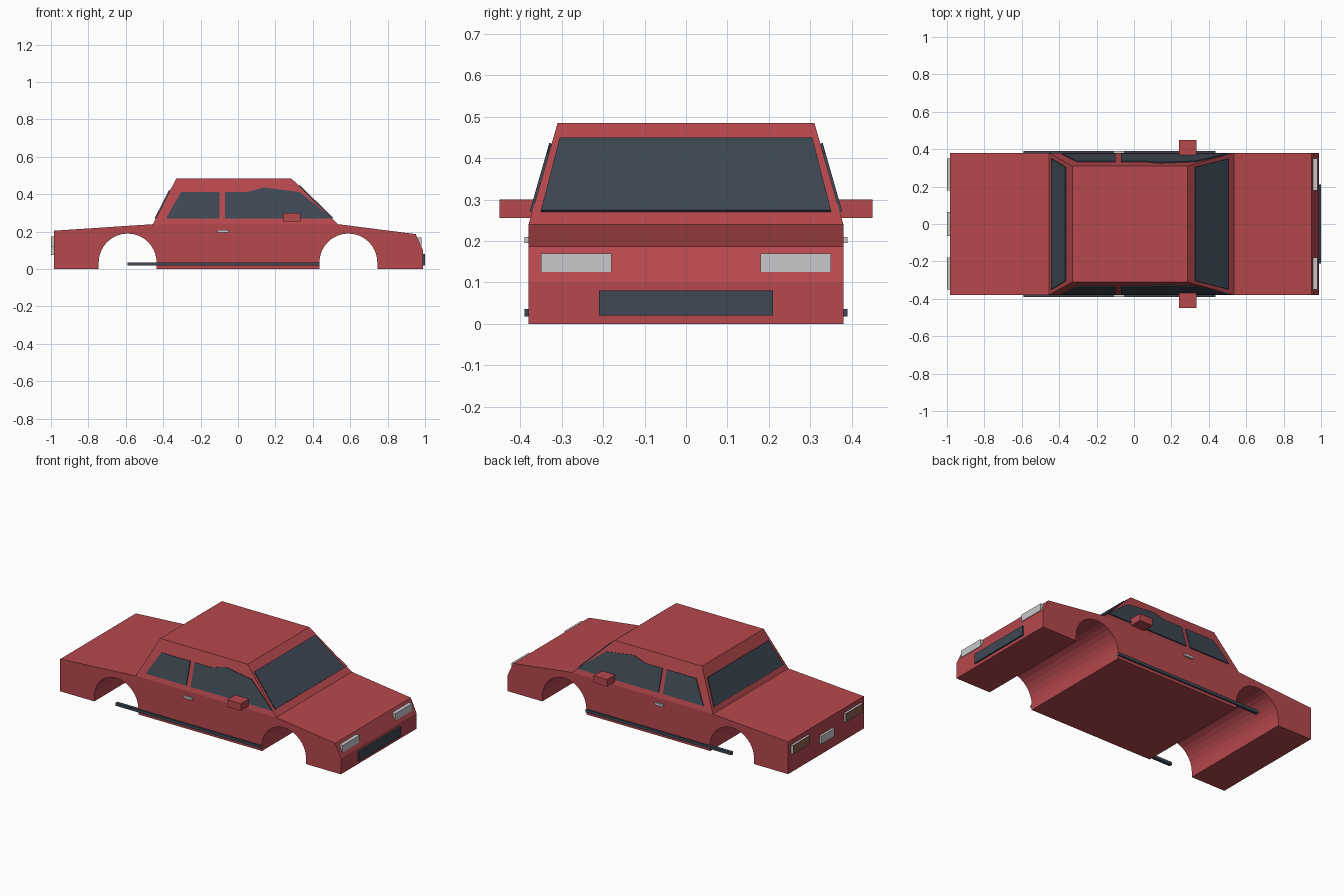
import bpy, bmesh, math
from mathutils import Vector

cube = bpy.data.objects.get("Cube")
if cube:
    bpy.data.objects.remove(cube, do_unlink=True)


def material(name, rgb):
    m = bpy.data.materials.new(name)
    m.use_nodes = True
    m.diffuse_color = (*rgb, 1)
    m.node_tree.nodes["Principled BSDF"].inputs["Base Color"].default_value = (*rgb, 1)
    return m


RED = material("red paint", (0.47, 0.065, 0.075))
GLASS = material("dark glass", (0.048, 0.065, 0.088))
GREY = material("pale grey", (0.58, 0.58, 0.6))
BROWN = material("tail lamp brown", (0.26, 0.12, 0.08))


def prism(name, start, end, mat):
    """Solid between two matching outlines."""
    bm = bmesh.new()
    a = [bm.verts.new(p) for p in start]
    b = [bm.verts.new(p) for p in end]
    bm.faces.new(a)
    bm.faces.new(b[::-1])
    for i in range(len(a)):
        j = (i + 1) % len(a)
        bm.faces.new((a[j], a[i], b[i], b[j]))
    bmesh.ops.recalc_face_normals(bm, faces=bm.faces)
    mesh = bpy.data.meshes.new(name)
    bm.to_mesh(mesh)
    bm.free()
    mesh.materials.append(mat)
    ob = bpy.data.objects.new(name, mesh)
    bpy.context.collection.objects.link(ob)
    return ob


def box(name, x, y, z, mat):
    ring = [(x[0], y[0]), (x[1], y[0]), (x[1], y[1]), (x[0], y[1])]
    return prism(name, [(*p, z[0]) for p in ring], [(*p, z[1]) for p in ring], mat)


def pane(name, pts, outward, mat=GLASS, proud=0.006):
    """Thin plate laid on a sloping panel."""
    n = Vector(outward).normalized()
    pts = [Vector(p) for p in pts]
    return prism(name, [p - n * 0.002 for p in pts], [p + n * proud for p in pts], mat)


# Cabin and body dimensions
HALF, ROOF_HALF, BELT, ROOF = 0.38, 0.31, 0.24, 0.485
REAR, FRONT, ROOF_REAR, ROOF_FRONT = -0.455, 0.535, -0.33, 0.285


def at_height(low, high, z):
    return low + (high - low) * (z - BELT) / (ROOF - BELT)


def arch(cx, r=0.155, cz=0.035, steps=16):
    curve = [(cx + r * math.cos(math.pi * i / steps), cz + r * math.sin(math.pi * i / steps))
             for i in range(steps + 1)]
    return [(cx + r, 0)] + curve + [(cx - r, 0)]


# Lower body with wheel arches across the full width
outline = [(-0.985, 0), (-0.985, 0.205), (REAR, BELT), (FRONT, BELT),
           (0.95, 0.187), (0.99, 0.1), (0.99, 0)] + arch(0.59) + arch(-0.59)
prism("lower_body", [(x, -HALF, z) for x, z in outline], [(x, HALF, z) for x, z in outline], RED)

# Tapered cabin
prism("cabin",
      [(x, y, BELT) for x, y in ((REAR, -HALF), (FRONT, -HALF), (FRONT, HALF), (REAR, HALF))],
      [(x, y, ROOF) for x, y in ((ROOF_REAR, -ROOF_HALF), (ROOF_FRONT, -ROOF_HALF),
                                 (ROOF_FRONT, ROOF_HALF), (ROOF_REAR, ROOF_HALF))], RED)

# Windscreen and rear window
for name, low, high, top in (("windscreen", FRONT, ROOF_FRONT, 0.445),
                             ("rear_window", REAR, ROOF_REAR, 0.42)):
    corners = [(y, z) for y, z in ((-0.35, 0.27), (0.35, 0.27), (0.305, top), (-0.305, top))]
    normal = (math.copysign(ROOF - BELT, low), 0, abs(low - high))
    pane(name, [(at_height(low, high, z), y, z) for y, z in corners], normal)

# Parts repeated on both sides
rear_glass = [(-0.385, 0.27), (-0.305, 0.41), (-0.1, 0.41), (-0.1, 0.27)]
front_glass = [(-0.07, 0.27), (-0.07, 0.41), (0.05, 0.41), (0.14, 0.435), (0.33, 0.41), (0.505, 0.27)]
for side, s in (("left", 1), ("right", -1)):
    for name, shape in (("rear_door_glass", rear_glass), ("front_door_glass", front_glass)):
        pane(f"{side}_{name}", [(x, s * at_height(HALF, ROOF_HALF, z), z) for x, z in shape],
             (0, s * (ROOF - BELT), HALF - ROOF_HALF))
    for name, x, y, z, mat in (
            ("mirror", (0.24, 0.335), (0.36, 0.45), (0.255, 0.3), RED),
            ("door_handle", (-0.11, -0.05), (0.37, 0.39), (0.195, 0.21), GREY),
            ("side_strip", (-0.59, 0.435), (0.37, 0.39), (0.018, 0.036), GLASS),
            ("headlight", (0.94, 0.982), (0.18, 0.35), (0.125, 0.17), GREY),
            ("tail_lamp", (-0.998, -0.97), (0.18, 0.35), (0.12, 0.175), GREY),
            ("tail_lens", (-1.0, -0.998), (0.18, 0.35), (0.12, 0.175), BROWN)):
        box(f"{side}_{name}", x, (s * y[0], s * y[1]), z, mat)

# Centre details
box("grille", (0.97, 1.0), (-0.21, 0.21), (0.02, 0.08), GLASS)
box("number_plate", (-1.0, -0.97), (-0.065, 0.065), (0.075, 0.125), GREY)
